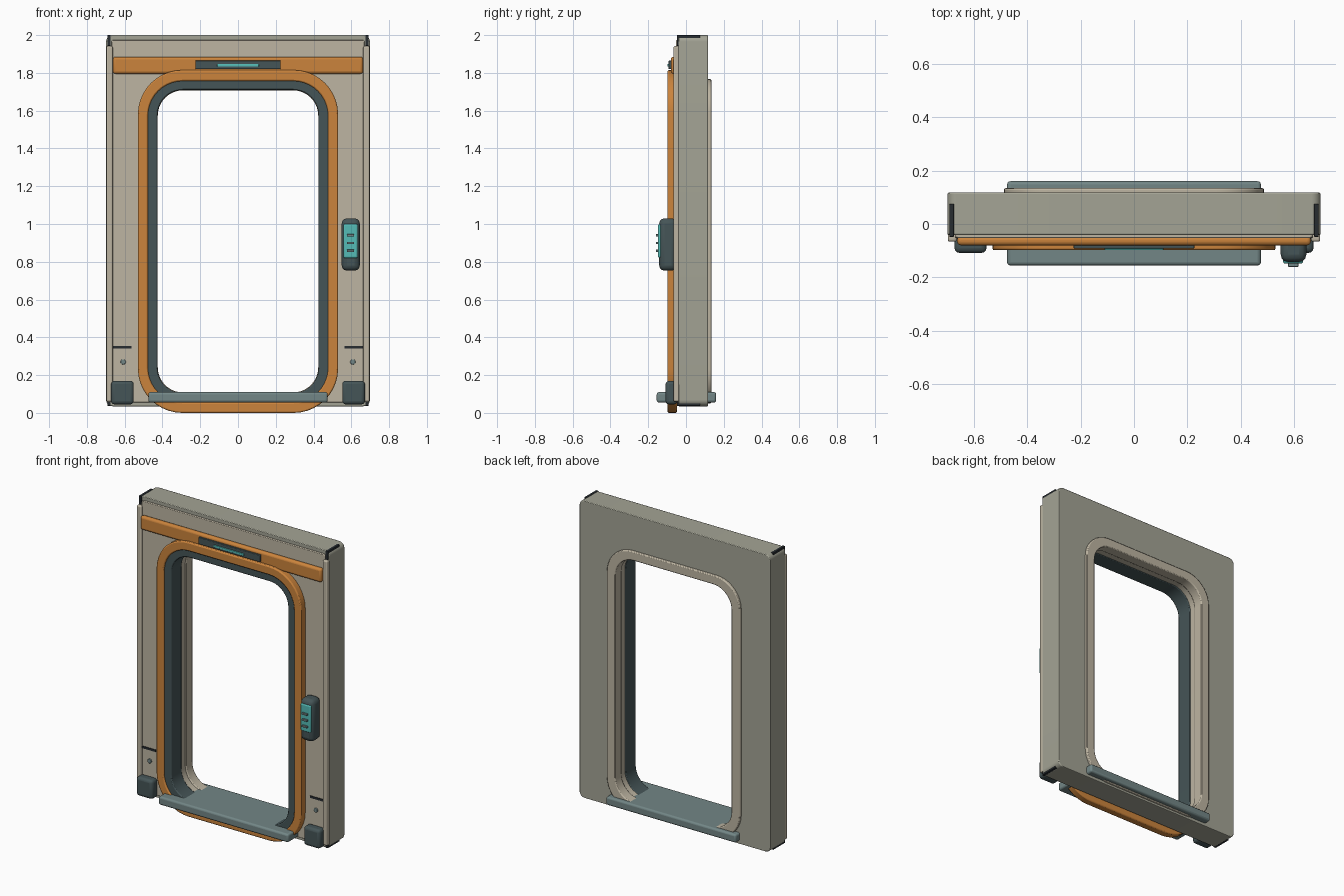
import bpy, bmesh, math

if "Cube" in bpy.data.objects:
    bpy.data.objects.remove(bpy.data.objects["Cube"])


def material(name, rgb):
    m = bpy.data.materials.new(name)
    m.diffuse_color = (*rgb, 1)
    m.use_nodes = True
    m.node_tree.nodes["Principled BSDF"].inputs["Base Color"].default_value = m.diffuse_color
    return m


SHELL = material("shell", (0.37, 0.37, 0.30))
BEIGE = material("beige", (0.51, 0.46, 0.36))
ORANGE = material("orange", (0.60, 0.23, 0.045))
DARK = material("dark", (0.06, 0.09, 0.095))
BLACK = material("black", (0.02, 0.025, 0.03))
TEAL = material("teal", (0.09, 0.50, 0.47))
STEEL = material("steel", (0.17, 0.24, 0.24))


def finish(bm, name, mat, bevel, segments=3):
    bmesh.ops.recalc_face_normals(bm, faces=bm.faces)
    me = bpy.data.meshes.new(name)
    bm.to_mesh(me)
    bm.free()
    ob = bpy.data.objects.new(name, me)
    bpy.context.collection.objects.link(ob)
    me.materials.append(mat)
    if bevel:
        mod = ob.modifiers.new("bevel", 'BEVEL')
        mod.width, mod.segments = bevel, segments
        mod.limit_method, mod.angle_limit = 'ANGLE', math.radians(40)
    bpy.ops.object.select_all(action='DESELECT')
    ob.select_set(True)
    bpy.context.view_layer.objects.active = ob
    bpy.ops.object.shade_smooth_by_angle(angle=math.radians(35))
    return ob


def box(name, mat, x, y, z, bevel=0.0):
    bm = bmesh.new()
    bmesh.ops.create_cube(bm, size=1)
    for v in bm.verts:
        for i, (lo, hi) in enumerate((x, y, z)):
            v.co[i] = lo + (v.co[i] + 0.5) * (hi - lo)
    return finish(bm, name, mat, bevel)


def rounded(half, z0, z1, r, n=10):
    pts = []
    for k, (sx, cz) in enumerate(((1, z1 - r), (-1, z1 - r), (-1, z0 + r), (1, z0 + r))):
        for i in range(n + 1):
            a = math.pi / 2 * (k + i / n)
            pts.append((sx * (half - r) + r * math.cos(a), cz + r * math.sin(a)))
    return pts


def ring(name, mat, outer, inner, y0, y1, bevel=0.0):
    # rounded rectangular frame between two outlines
    bm = bmesh.new()
    loops = [[bm.verts.new((px, y, pz)) for px, pz in rounded(*shape)]
             for shape, y in ((outer, y0), (outer, y1), (inner, y1), (inner, y0))]
    n = len(loops[0])
    for k in range(4):
        a, b = loops[k], loops[(k + 1) % 4]
        for i in range(n):
            j = (i + 1) % n
            bm.faces.new((a[i], a[j], b[j], b[i]))
    return finish(bm, name, mat, bevel, 2)


# Frame shell, front plate and rear lip
ring("frame_body", SHELL, (0.698, 0.035, 2.0, 0.035), (0.445, 0.09, 1.725, 0.15), -0.041, 0.117, 0.005)
ring("front_plate", BEIGE, (0.67, 0.055, 1.975, 0.012), (0.46, 0.08, 1.74, 0.16), -0.052, -0.038, 0.004)
ring("rear_lip", BEIGE, (0.487, 0.05, 1.767, 0.18), (0.425, 0.108, 1.708, 0.135), 0.065, 0.134, 0.006)
ring("rear_liner", BEIGE, (0.45, 0.085, 1.73, 0.155), (0.432, 0.102, 1.714, 0.14), 0.02, 0.07)

# Door surround and dark inner gasket
ring("door_surround", ORANGE, (0.53, 0.0, 1.815, 0.235), (0.477, 0.055, 1.757, 0.185), -0.098, -0.048, 0.007)
ring("inner_gasket", DARK, (0.482, 0.05, 1.762, 0.19), (0.427, 0.105, 1.71, 0.135), -0.088, 0.022, 0.006)

# Threshold
box("threshold", STEEL, (-0.475, 0.475), (-0.155, 0.16), (0.055, 0.11), 0.012)

# Header beam with status light
box("header_beam", ORANGE, (-0.662, 0.662), (-0.08, -0.045), (1.795, 1.885), 0.014)
box("status_panel", DARK, (-0.226, 0.226), (-0.092, -0.07), (1.82, 1.866), 0.004)
box("status_light", TEAL, (-0.11, 0.11), (-0.098, -0.085), (1.833, 1.847), 0.002)

# Paired side parts
for side, s in (("left", -1), ("right", 1)):
    def span(a, b):
        return tuple(sorted((s * a, s * b)))
    box(f"side_rail_{side}", BEIGE, span(0.663, 0.697), (-0.066, -0.035), (0.06, 1.942), 0.008)
    box(f"foot_block_{side}", DARK, span(0.552, 0.672), (-0.108, -0.045), (0.045, 0.17), 0.018)
    box(f"seam_mark_{side}", BLACK, span(0.565, 0.662), (-0.056, -0.045), (0.341, 0.355))
    for level, z in (("upper", (1.943, 2.0)), ("lower", (0.037, 0.1))):
        box(f"corner_clip_{level}_{side}", BLACK, span(0.674, 0.691), (-0.048, 0.075), z, 0.002)
    # Screw head
    bm = bmesh.new()
    bmesh.ops.create_cone(bm, cap_ends=True, segments=24, radius1=0.014, radius2=0.014, depth=0.014)
    for v in bm.verts:
        px, py, pz = v.co
        v.co = (s * 0.608 + px, -0.053 + pz, 0.27 + py)
    finish(bm, f"screw_{side}", STEEL, 0.003)

# Control unit with keypad
box("control_housing", DARK, (0.549, 0.645), (-0.142, -0.048), (0.753, 1.03), 0.028)
box("control_pad", TEAL, (0.558, 0.633), (-0.148, -0.125), (0.82, 1.0), 0.008)
for i, z in enumerate((0.94, 0.9, 0.858)):
    box(f"control_key_{i + 1}", STEEL, (0.577, 0.615), (-0.16, -0.145), (z - 0.006, z + 0.006), 0.002)
